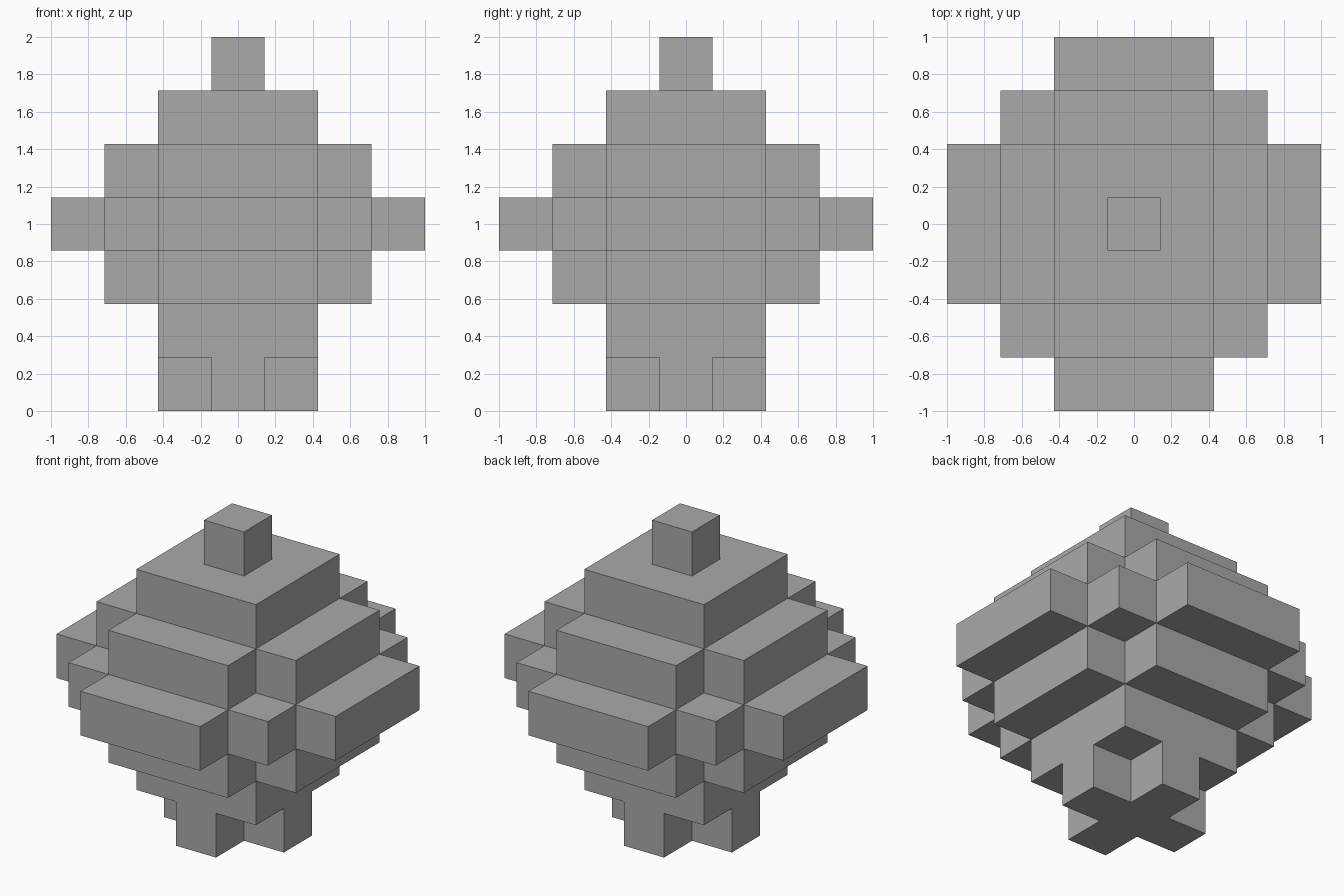
import bpy
import bmesh

cube = bpy.data.objects.get("Cube")
if cube:
    bpy.data.objects.remove(cube, do_unlink=True)

HALF = 1 / 7          # half of one block
BLOCK = 2 * HALF      # the model is seven blocks tall and wide

stone = bpy.data.materials.new("plain_grey")
stone.use_nodes = True
grey = (0.4, 0.4, 0.4, 1)
stone.diffuse_color = grey
stone.node_tree.nodes["Principled BSDF"].inputs["Base Color"].default_value = grey


def add_layer(name, level, corner):
    """Turn one corner outline through four quarters and extrude it a block high."""
    outline = []
    points = corner
    for _ in range(4):
        outline += points
        points = [(-y, x) for x, y in points]
    bm = bmesh.new()
    base = bm.faces.new([bm.verts.new((x * HALF, y * HALF, level * BLOCK))
                         for x, y in outline])
    result = bmesh.ops.extrude_face_region(bm, geom=[base], use_keep_orig=True)
    top = [v for v in result["geom"] if isinstance(v, bmesh.types.BMVert)]
    bmesh.ops.translate(bm, verts=top, vec=(0, 0, BLOCK))
    bmesh.ops.recalc_face_normals(bm, faces=bm.faces)
    mesh = bpy.data.meshes.new(name)
    bm.to_mesh(mesh)
    bm.free()
    mesh.materials.append(stone)
    obj = bpy.data.objects.new(name, mesh)
    bpy.context.collection.objects.link(obj)


# Corner outlines, in half blocks
small_square = [(1, 1)]
square = [(3, 3)]
thin_cross = [(3, 1), (1, 1), (1, 3)]
wide_cross = [(5, 3), (3, 3), (3, 5)]
stepped_disc = [(7, 3), (5, 3), (5, 5), (3, 5), (3, 7)]

# Layers from the ground up
layers = [
    ("cross_foot", thin_cross),
    ("lower_block", square),
    ("lower_cross", wide_cross),
    ("middle_disc", stepped_disc),
    ("upper_cross", wide_cross),
    ("upper_block", square),
    ("top_knob", small_square),
]
for level, (name, corner) in enumerate(layers):
    add_layer(name, level, corner)
